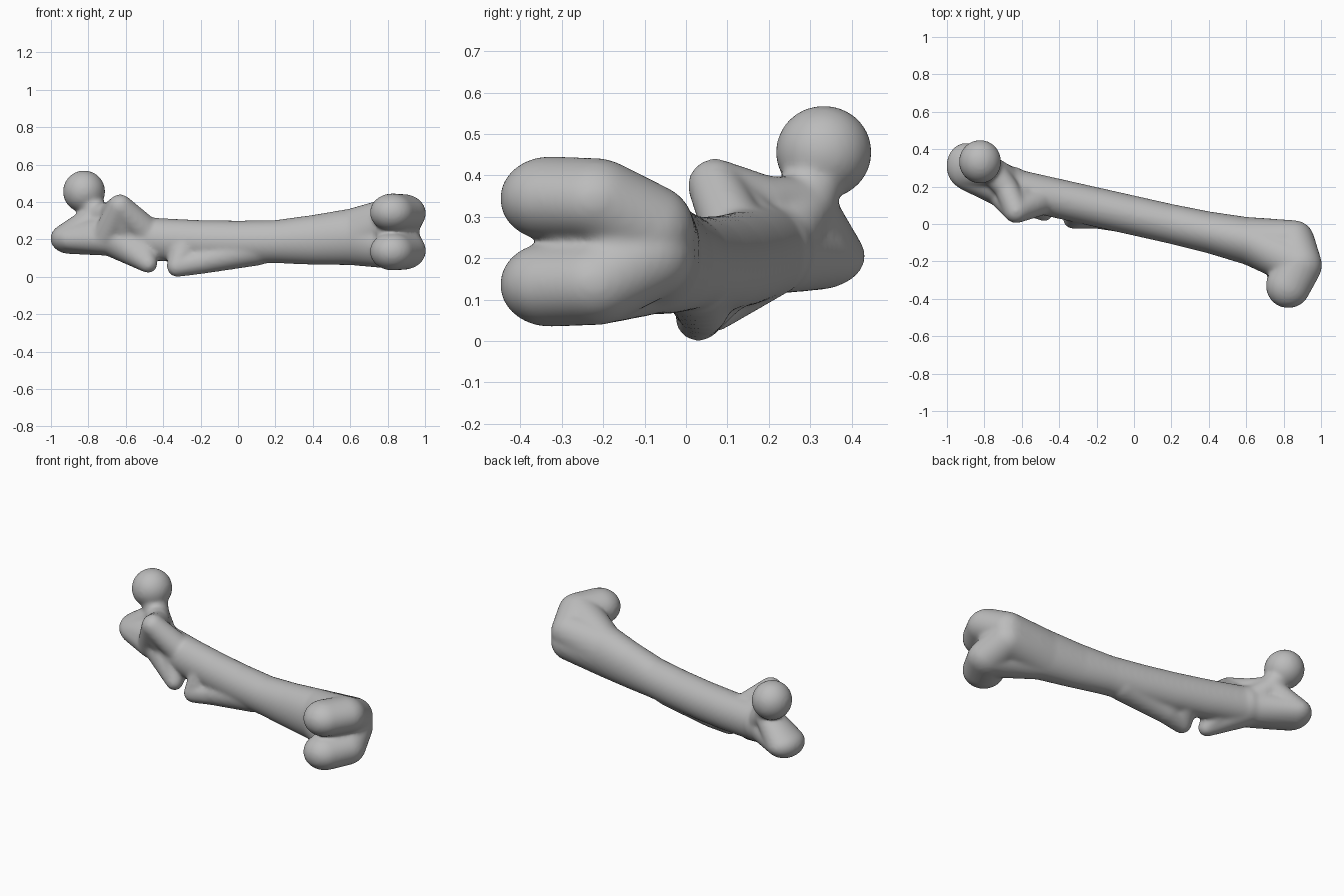
import bpy
import bmesh
from mathutils import Matrix

cube = bpy.data.objects.get("Cube")
if cube:
    bpy.data.objects.remove(cube, do_unlink=True)

bone_grey = bpy.data.materials.new("bone grey")
bone_grey.use_nodes = True
colour = (0.5, 0.5, 0.5, 1)
bone_grey.diffuse_color = colour
bone_grey.node_tree.nodes["Principled BSDF"].inputs["Base Color"].default_value = colour

skin = bmesh.new()


def blob(x, y, z, size, wide=1, deep=1, tall=1):
    """Placement of an ellipsoid, as a matrix acting on the unit sphere."""
    stretch = Matrix.Diagonal((size * wide, size * deep, size * tall, 1))
    return Matrix.Translation((x, y, z)) @ stretch


def core(x, size, wide=1, deep=1, tall=1):
    """Ellipsoid centred on the slanting, slightly sagging axis of the shaft."""
    return blob(x, 0.045 - 0.225 * x, 0.185 + 0.08 * x * x, size, wide, deep, tall)


def shaft_section(x):
    """Slice of the shaft, flaring towards the knee end."""
    flare = max(0, x - 0.2)
    deep = 0.107 + 0.13 * flare * flare
    tall = 0.115 + 0.09 * flare
    return core(x, 1, wide=0.05, deep=deep, tall=tall)


def chain(*blobs):
    """Add closed hulls that join each ellipsoid to the next one."""
    for start, end in zip(blobs, blobs[1:]):
        part = bmesh.new()
        for place in (start, end):
            bmesh.ops.create_icosphere(part, subdivisions=4, radius=1, matrix=place)
        hull = bmesh.ops.convex_hull(part, input=part.verts)
        spare = {item for item in hull["geom_interior"] + hull["geom_unused"]
                 if isinstance(item, bmesh.types.BMVert)}
        bmesh.ops.delete(part, geom=list(spare), context="VERTS")
        bmesh.ops.recalc_face_normals(part, faces=part.faces)
        piece = bpy.data.meshes.new("piece")
        part.to_mesh(piece)
        part.free()
        skin.from_mesh(piece)
        bpy.data.meshes.remove(piece)


# Shaft, closing into the solid hip end
hip_end = core(x=-0.68, size=0.11)
chain(hip_end, *[shaft_section(step / 5) for step in range(-3, 4)])

# Ball head on its neck
head_x, head_y, head_z = -0.823, 0.333, 0.456
head = blob(head_x, head_y, head_z, size=0.113, deep=1.03)
neck_top = blob(head_x, head_y, head_z, size=0.075)
neck = blob(x=-0.755, y=0.285, z=0.33, size=0.066, deep=1.15)
chain(head, head)
chain(neck_top, neck, core(x=-0.66, size=0.1))

# Greater trochanter
greater_trochanter = blob(x=-0.9, y=0.31, z=0.205, size=0.103, deep=1.2, tall=0.8)
chain(greater_trochanter, hip_end)
chain(greater_trochanter, neck)

# Lesser trochanter, with crests to the neck, shaft and greater trochanter
lesser_trochanter = blob(x=-0.63, y=0.07, z=0.375, size=0.066)
chain(lesser_trochanter, core(x=-0.6, size=0.1))
chain(lesser_trochanter, core(x=-0.45, size=0.085))
chain(lesser_trochanter, blob(x=-0.68, y=0.19, z=0.335, size=0.065), neck)
chain(lesser_trochanter,
      blob(x=-0.71, y=0.17, z=0.2, size=0.08),
      blob(x=-0.9, y=0.24, z=0.2, size=0.06))

# Two flanges under the shaft, parted by a notch
upper_flange = blob(x=-0.48, y=0.065, z=0.07, size=0.05)
lower_flange = blob(x=-0.325, y=0.03, z=0.055, size=0.056)
chain(core(x=-0.54, size=0.1), upper_flange, core(x=-0.66, size=0.115))
chain(core(x=-0.27, size=0.1), lower_flange,
      blob(x=-0.2, y=0.04, z=0.08, size=0.065),
      blob(x=0.1, y=0.02, z=0.15, size=0.09))

# Paired knee condyles, growing from the shaft and curling to the front
middle = 0.24
for side in (-1, 1):
    front = blob(x=0.825, y=-0.33, z=middle + side * 0.104, size=0.12, tall=0.85)
    tip = blob(x=0.885, y=-0.22, z=middle + side * 0.1, size=0.12, tall=0.85)
    back = blob(x=0.855, y=-0.09, z=middle + side * 0.03, size=0.11)
    chain(front, tip, back, shaft_section(0.6), tip)

# Bridge between the condyles
chain(blob(x=0.82, y=-0.26, z=middle, size=0.09),
      blob(x=0.86, y=-0.16, z=middle, size=0.11))

mesh = bpy.data.meshes.new("thigh_bone")
skin.to_mesh(mesh)
skin.free()
mesh.materials.append(bone_grey)
bone = bpy.data.objects.new("thigh_bone", mesh)
bpy.context.collection.objects.link(bone)

# Fuse the pieces into one skin and soften it
fuse = bone.modifiers.new("fuse", "REMESH")
fuse.mode = "VOXEL"
fuse.voxel_size = 0.01
fuse.use_smooth_shade = True
soften = bone.modifiers.new("soften", "SMOOTH")
soften.factor = 0.5
soften.iterations = 14
